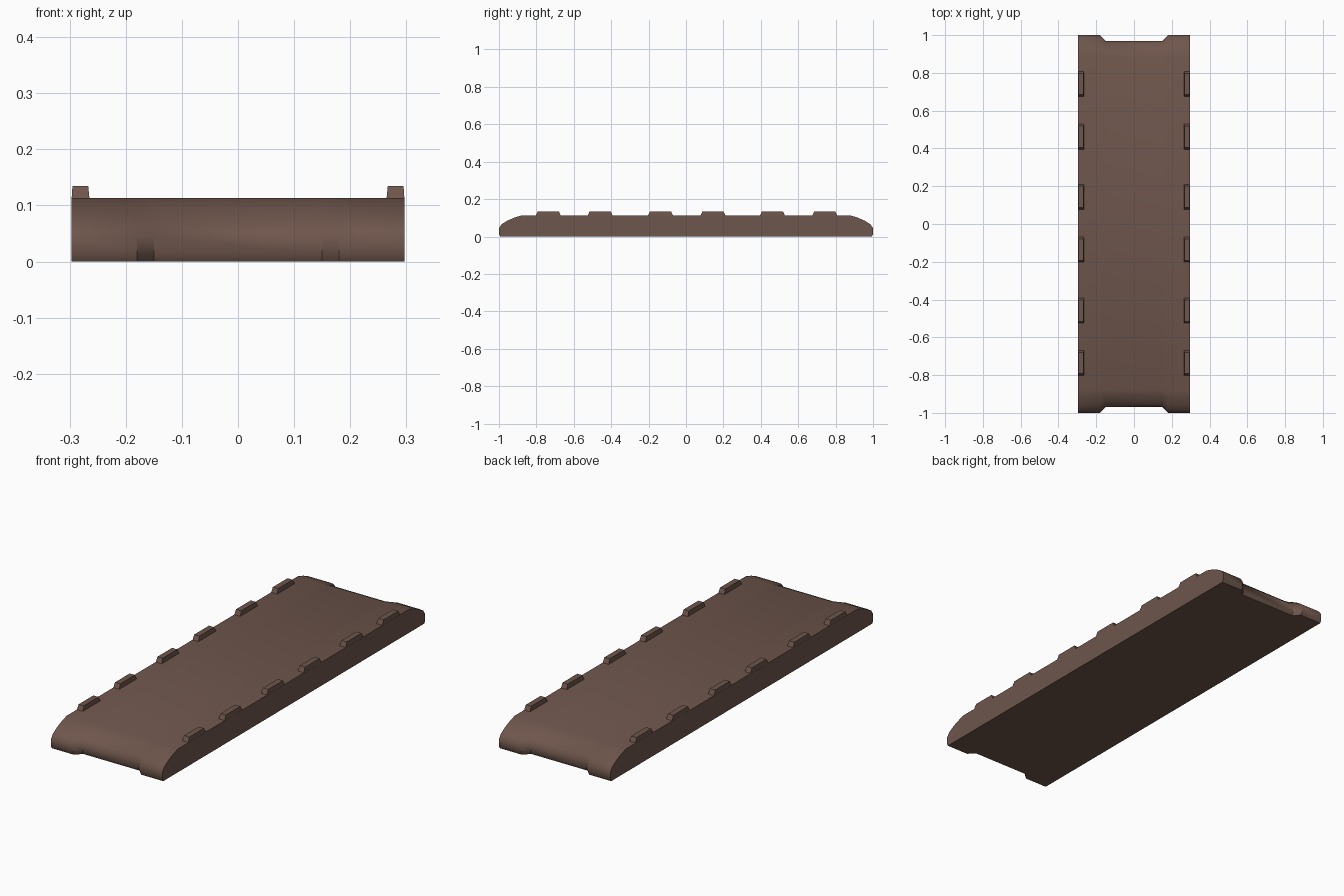
import bpy, bmesh

if "Cube" in bpy.data.objects:
    bpy.data.objects.remove(bpy.data.objects["Cube"])

brown = bpy.data.materials.new("dull_brown")
brown.diffuse_color = (0.155, 0.092, 0.072, 1)
brown.use_nodes = True
brown.node_tree.nodes["Principled BSDF"].inputs["Base Color"].default_value = brown.diffuse_color


def finish(bm, name, smooth):
    bmesh.ops.recalc_face_normals(bm, faces=bm.faces)
    mesh = bpy.data.meshes.new(name)
    bm.to_mesh(mesh)
    bm.free()
    mesh.materials.append(brown)
    obj = bpy.data.objects.new(name, mesh)
    bpy.context.collection.objects.link(obj)
    if smooth:
        bpy.context.view_layer.objects.active = obj
        obj.select_set(True)
        bpy.ops.object.shade_smooth_by_angle(angle=0.7)
        obj.select_set(False)
    return obj


# Plank body: rounded-end side profile swept across x, ends notched in the middle
half = [(0.993, 0.0), (1.0, 0.012), (1.0, 0.045), (0.985, 0.066),
        (0.955, 0.085), (0.92, 0.1), (0.88, 0.113)]
profile = half + [(-y, z) for y, z in reversed(half)]
stations = [(-0.297, 1.0), (-0.18, 1.0), (-0.15, 0.97),
            (0.15, 0.97), (0.18, 1.0), (0.297, 1.0)]
bm = bmesh.new()
rows = []
for x, limit in stations:
    row = []
    for y, z in profile:
        a = abs(y)
        # the notch fades out towards the top of the rounded end
        a -= (1.0 - limit) * min(1.0, max(0.0, (a - 0.88) / 0.1))
        row.append(bm.verts.new((x, a if y > 0 else -a, z)))
    rows.append(row)
n = len(profile)
for r0, r1 in zip(rows, rows[1:]):
    for i in range(n):
        j = (i + 1) % n
        bm.faces.new((r0[i], r0[j], r1[j], r1[i]))
bm.faces.new(rows[0])
bm.faces.new(rows[-1])
finish(bm, "plank_body", True)

# Tapered teeth along both long edges
for side, label in ((-1, "left"), (1, "right")):
    for k, yc in enumerate((-0.736, -0.459, -0.136, 0.144, 0.462, 0.742)):
        bm = bmesh.new()
        bottom, top = [], []
        for sx, sy in ((0, -1), (1, -1), (1, 1), (0, 1)):
            bottom.append(bm.verts.new((side * (0.264, 0.297)[sx], yc + sy * 0.07, 0.105)))
            top.append(bm.verts.new((side * (0.267, 0.295)[sx], yc + sy * 0.056, 0.135)))
        bm.faces.new(bottom)
        bm.faces.new(top)
        for i in range(4):
            j = (i + 1) % 4
            bm.faces.new((bottom[i], bottom[j], top[j], top[i]))
        finish(bm, f"edge_tooth_{label}_{k + 1}", False)
